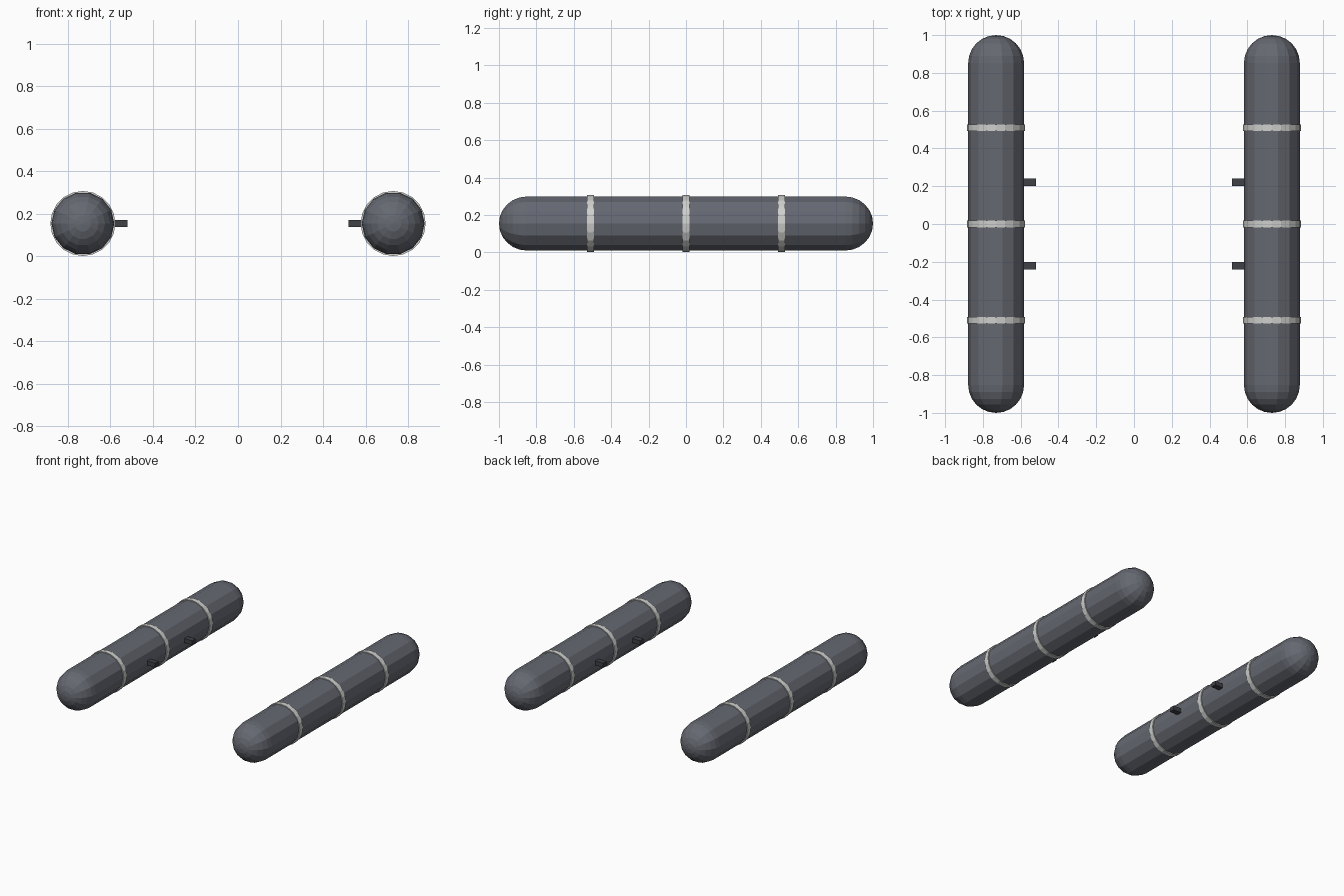
import bpy, bmesh, math
from mathutils import Matrix

if "Cube" in bpy.data.objects:
    bpy.data.objects.remove(bpy.data.objects["Cube"])

SIDES = 14
CX, CZ = 0.73, 0.154
R, HALF = 0.148, 1.0


def material(name, rgb):
    m = bpy.data.materials.new(name)
    m.diffuse_color = (*rgb, 1)
    m.use_nodes = True
    m.node_tree.nodes["Principled BSDF"].inputs["Base Color"].default_value = m.diffuse_color
    return m


hull_grey = material("slate grey", (0.13, 0.14, 0.165))
band_grey = material("light grey", (0.62, 0.63, 0.61))
peg_dark = material("dark grey", (0.05, 0.053, 0.062))


def lathe(name, profile, centre, sides, mat):
    """Revolve (y, radius) points around the y axis; close ends with fans."""
    bm = bmesh.new()
    rings = []
    for y, r in profile:
        if r < 1e-6:
            rings.append([bm.verts.new((0, y, 0))])
        else:
            rings.append([bm.verts.new((r * math.cos(2 * math.pi * k / sides), y,
                                        r * math.sin(2 * math.pi * k / sides)))
                          for k in range(sides)])
    for a, b in zip(rings, rings[1:]):
        for k in range(sides):
            j = (k + 1) % sides
            quad = [a[k % len(a)], a[j % len(a)], b[j % len(b)], b[k % len(b)]]
            bm.faces.new(list(dict.fromkeys(quad)))
    bmesh.ops.recalc_face_normals(bm, faces=bm.faces)
    finish(name, bm, centre, mat)


def finish(name, bm, centre, mat):
    me = bpy.data.meshes.new(name)
    bm.to_mesh(me)
    bm.free()
    me.materials.append(mat)
    ob = bpy.data.objects.new(name, me)
    ob.location = centre
    bpy.context.collection.objects.link(ob)


# capsule outline: rounded ends joined by a straight tube
STEPS = 6
cap = [(HALF - R + R * math.sin(t), R * math.cos(t))
       for t in (math.pi / 2 * i / STEPS for i in range(STEPS))] + [(HALF, 0)]
capsule = [(-y, r) for y, r in reversed(cap)] + cap

for side, label in ((-1, "left"), (1, "right")):
    x = side * CX
    lathe(f"{label}_float_tube", capsule, (x, 0, CZ), SIDES, hull_grey)

    # raised bands
    for i, y in enumerate((-0.51, 0, 0.51)):
        w, r0, r1 = 0.018, 0.135, 0.153
        lathe(f"{label}_band_{i}", [(-w, 0), (-w, r1), (w, r1), (w, 0)],
              (x, y, CZ), 20, band_grey)

    # inward mounting pegs
    for i, y in enumerate((-0.22, 0.22)):
        bm = bmesh.new()
        bmesh.ops.create_cube(bm, size=1, matrix=Matrix.Diagonal((0.11, 0.04, 0.032, 1)))
        finish(f"{label}_peg_{i}", bm, (side * 0.575, y, CZ), peg_dark)
